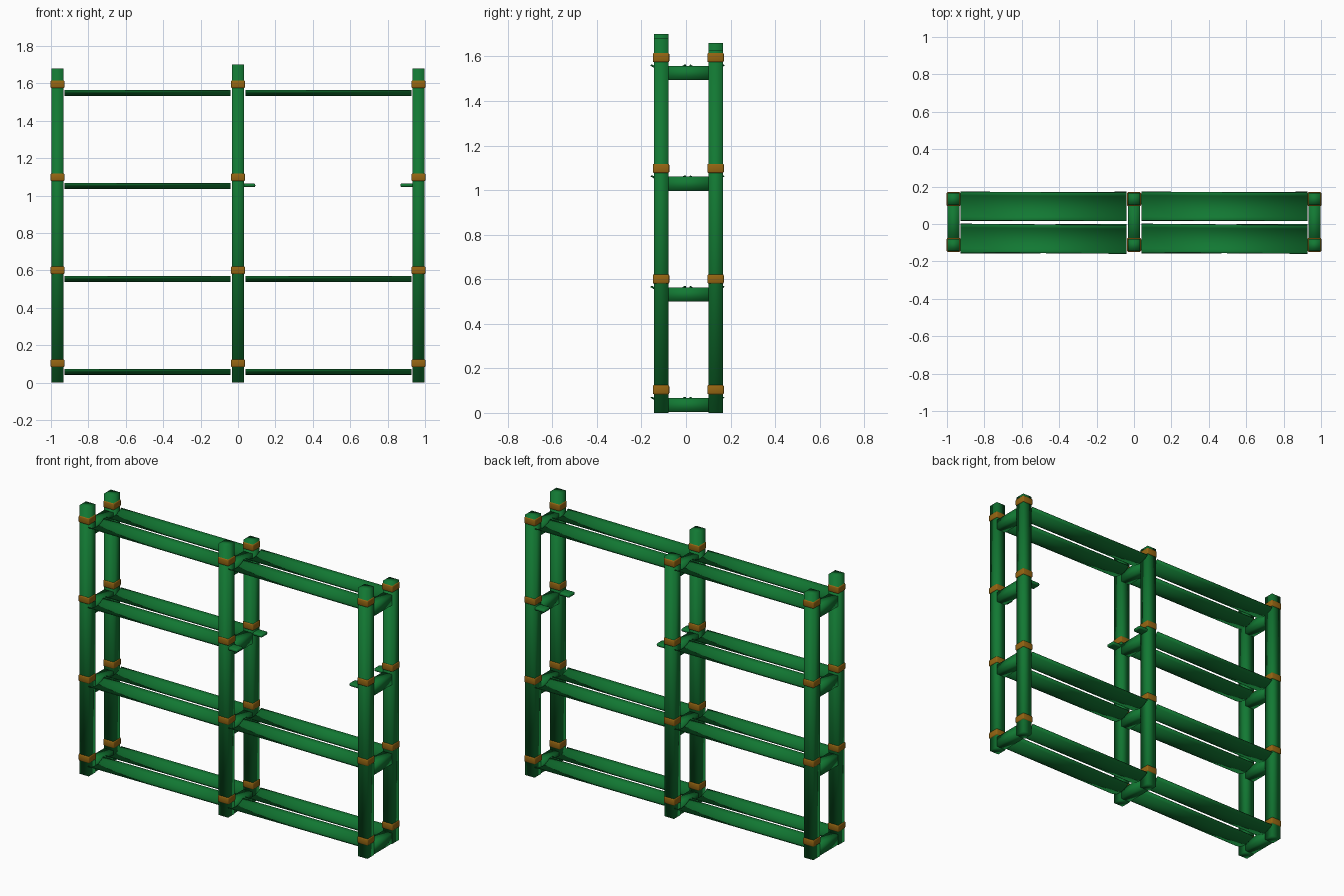
import bpy, bmesh, math
from mathutils import Matrix

cube = bpy.data.objects.get("Cube")
if cube:
    bpy.data.objects.remove(cube, do_unlink=True)


def material(name, colour):
    mat = bpy.data.materials.new(name)
    mat.use_nodes = True
    mat.diffuse_color = colour
    mat.node_tree.nodes["Principled BSDF"].inputs["Base Color"].default_value = colour
    return mat


green = material("green_wood", (0.006, 0.19, 0.033, 1))
gold = material("gold_binding", (0.3, 0.13, 0.006, 1))


def add(name, bm, mat):
    bmesh.ops.recalc_face_normals(bm, faces=bm.faces)
    mesh = bpy.data.meshes.new(name)
    bm.to_mesh(mesh)
    bm.free()
    mesh.materials.append(mat)
    mesh.shade_smooth()
    obj = bpy.data.objects.new(name, mesh)
    bpy.context.collection.objects.link(obj)
    return obj


def block(name, centre, size, mat, bevel=0):
    bm = bmesh.new()
    bmesh.ops.create_cube(bm, size=1, matrix=Matrix.Translation(centre) @ Matrix.Diagonal((*size, 1)))
    if bevel:
        bmesh.ops.bevel(bm, geom=bm.edges[:], offset=bevel, segments=2, profile=0.5, affect='EDGES')
    return add(name, bm, mat)


def plank(name, x, y, z, length, tilt):
    """Shallow trough of split cane, open at the top."""
    width, depth, steps = 0.152, 0.026, 8
    bm = bmesh.new()
    rows = []
    for side in (-0.5, 0.5):
        row = []
        for i in range(steps + 1):
            t = 2 * i / steps - 1
            row.append(bm.verts.new((side * length, t * width / 2, -depth * (1 - t * t))))
        rows.append(row)
    for i in range(steps):
        bm.faces.new((rows[0][i], rows[1][i], rows[1][i + 1], rows[0][i + 1]))
    obj = add(name, bm, green)
    obj.location = (x, y, z)
    obj.rotation_euler.z = tilt
    shell = obj.modifiers.new("thickness", 'SOLIDIFY')
    shell.thickness = 0.005
    shell.offset = 0


POST = 0.065
POST_X = {"right": -0.965, "middle": 0, "left": 0.965}
POST_Y = {"front": -0.112, "back": 0.133}
HEIGHTS = {"front": (1.68, 1.70, 1.68), "back": (1.66, 1.63, 1.63)}
LEVELS = [0.07 + 0.497 * i for i in range(4)]

# Upright posts with a binding at each shelf
for row, y in POST_Y.items():
    for (side, x), height in zip(POST_X.items(), HEIGHTS[row]):
        block(f"{row}_{side}_post", (x, y, height / 2), (POST, POST, height), green)
        for n, z in enumerate(LEVELS):
            block(f"{row}_{side}_binding_{n}", (x, y, z + 0.034), (0.074, 0.074, 0.042), gold, 0.006)

# Cross beams joining front and back posts
for side, x in POST_X.items():
    for n, z in enumerate(LEVELS):
        block(f"{side}_beam_{n}", (x, 0.01, z - 0.035), (POST - 0.002, 0.245, 0.064), green)

# Shelf planks; one bay of the third shelf is broken away
for n, z in enumerate(LEVELS):
    for side, x in (("right", -0.484), ("left", 0.484)):
        if n == 2 and side == "left":
            continue
        lean = 0.008 if n % 2 else -0.006
        plank(f"{side}_front_plank_{n}", x, -0.079, z, 0.888, -lean)
        plank(f"{side}_back_plank_{n}", x, 0.094, z, 0.888, -lean / 2)

# Broken plank stubs
for row, y in POST_Y.items():
    for name, x in (("middle", 0.055), ("left", 0.905)):
        block(f"{row}_{name}_stub", (x, y, LEVELS[2] - 0.009), (0.075, 0.06, 0.02), green, 0.008)
